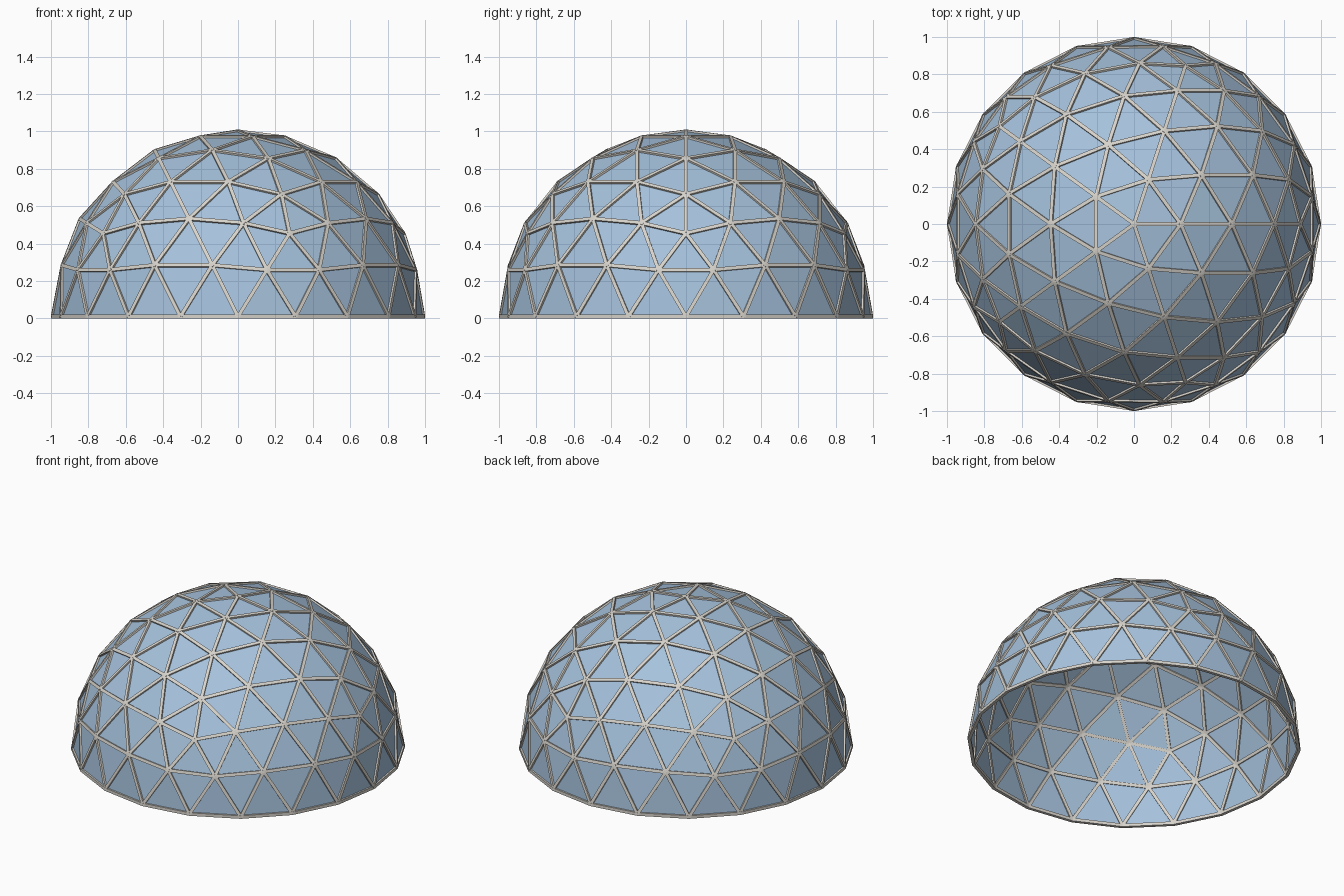
import bpy, bmesh
from math import cos, sin, pi, sqrt
from mathutils import Vector

cube = bpy.data.objects.get("Cube")
if cube:
    bpy.data.objects.remove(cube, do_unlink=True)

FREQ = 4              # subdivisions of each icosahedron edge
HALF = 0.01           # half the strut thickness
RADIUS = 1 - HALF     # radius of the panel corners


def make_material(name, rgb):
    mat = bpy.data.materials.new(name)
    mat.use_nodes = True
    color = (*rgb, 1)
    mat.diffuse_color = color
    mat.node_tree.nodes["Principled BSDF"].inputs["Base Color"].default_value = color
    return mat


def add_object(name, bm, mat):
    bmesh.ops.recalc_face_normals(bm, faces=bm.faces)
    mesh = bpy.data.meshes.new(name)
    bm.to_mesh(mesh)
    mesh.materials.append(mat)
    obj = bpy.data.objects.new(name, mesh)
    obj.location.z = HALF
    bpy.context.collection.objects.link(obj)
    return obj


def ring(z, turn):
    r = sqrt(1 - z * z)
    return [Vector((r * cos(a), r * sin(a), z))
            for a in (2 * pi * (k + turn) / 5 for k in range(5))]


# Upper icosahedron faces: five around the apex and ten in the middle band
apex, upper, lower = Vector((0, 0, 1)), ring(1 / sqrt(5), 0), ring(-1 / sqrt(5), 0.5)
ico_faces = []
for k in range(5):
    n = (k + 1) % 5
    ico_faces += [(apex, upper[k], upper[n]),
                  (upper[k], lower[k], upper[n]),
                  (upper[n], lower[k], lower[n])]

# Glass panels: each face divided into small triangles, pushed out to the sphere
panels = bmesh.new()
for a, b, c in ico_faces:
    def point(i, j):
        return a + (b - a) * i / FREQ + (c - a) * j / FREQ
    for i in range(FREQ):
        for j in range(FREQ - i):
            tris = [(point(i, j), point(i + 1, j), point(i, j + 1))]
            if i + j < FREQ - 1:
                tris.append((point(i + 1, j), point(i + 1, j + 1), point(i, j + 1)))
            for tri in tris:
                if min(p.z for p in tri) > -0.001:
                    panels.faces.new([panels.verts.new(p.normalized() * RADIUS) for p in tri])
bmesh.ops.remove_doubles(panels, verts=panels.verts, dist=0.001)

# Struts: a square bar along every panel edge, mitred towards the dome centre
struts = bmesh.new()
for edge in panels.edges:
    p, q = (v.co for v in edge.verts)
    side = p.cross(q).normalized() * HALF
    ends = []
    for end in (p, q):
        out = end.normalized() * HALF
        ends.append([struts.verts.new(end + out * u + side * s)
                     for u, s in ((1, 1), (1, -1), (-1, -1), (-1, 1))])
    first, last = ends
    struts.faces.new(first)
    struts.faces.new(last[::-1])
    for k in range(4):
        n = (k + 1) % 4
        struts.faces.new((first[k], last[k], last[n], first[n]))

add_object("glass_panels", panels, make_material("pale blue glass", (0.38, 0.54, 0.72)))
add_object("frame_struts", struts, make_material("light warm grey", (0.68, 0.65, 0.60)))
panels.free()
struts.free()
